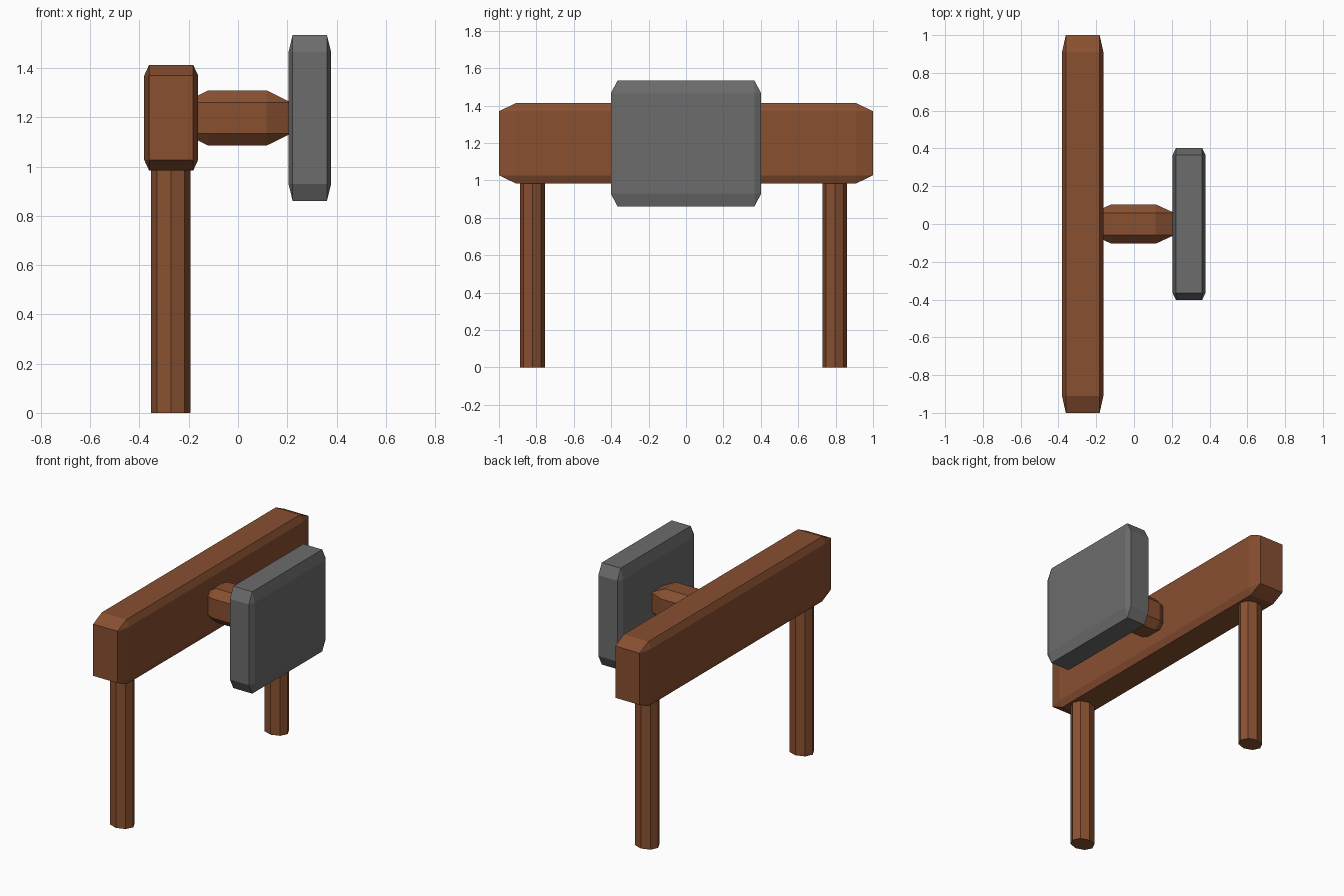
import bpy, bmesh, math
from mathutils import Matrix

if "Cube" in bpy.data.objects:
    bpy.data.objects.remove(bpy.data.objects["Cube"])


def material(name, color):
    m = bpy.data.materials.new(name)
    m.diffuse_color = (*color, 1)
    m.use_nodes = True
    m.node_tree.nodes["Principled BSDF"].inputs["Base Color"].default_value = m.diffuse_color
    return m


wood = material("brown wood", (0.25, 0.08, 0.03))
metal = material("grey metal", (0.15, 0.15, 0.15))


def finish(name, bm, mat):
    bmesh.ops.recalc_face_normals(bm, faces=bm.faces)
    me = bpy.data.meshes.new(name)
    bm.to_mesh(me)
    bm.free()
    me.materials.append(mat)
    ob = bpy.data.objects.new(name, me)
    bpy.context.collection.objects.link(ob)


def chamfered_box(name, lo, hi, cut, mat):
    """Box with a different chamfer depth along each axis."""
    mid = [(a + b) / 2 for a, b in zip(lo, hi)]
    half = [(b - a) / 2 for a, b in zip(lo, hi)]
    bm = bmesh.new()
    for sx in (-1, 1):
        for sy in (-1, 1):
            for sz in (-1, 1):
                s = (sx, sy, sz)
                for face in range(3):
                    bm.verts.new([mid[i] + s[i] * (half[i] - (0 if i == face else cut[i]))
                                  for i in range(3)])
    bmesh.ops.convex_hull(bm, input=bm.verts[:])
    bmesh.ops.dissolve_limit(bm, angle_limit=math.radians(1),
                             verts=bm.verts[:], edges=bm.edges[:])
    finish(name, bm, mat)


# Long beam, joining block and square plate
chamfered_box("beam", (-0.381, -1, 0.984), (-0.162, 1, 1.413), (0.02, 0.09, 0.043), wood)
chamfered_box("connector", (-0.22, -0.104, 1.085), (0.215, 0.104, 1.31), (0.1, 0.046, 0.049), wood)
chamfered_box("plate", (0.205, -0.402, 0.86), (0.378, 0.402, 1.535), (0.017, 0.036, 0.07), metal)

# Two eight-sided legs
for name, y in (("front_leg", -0.821), ("back_leg", 0.796)):
    bm = bmesh.new()
    height = 1.03
    bmesh.ops.create_cone(bm, cap_ends=True, segments=8, radius1=1, radius2=1, depth=1,
                          matrix=Matrix.Translation((-0.273, y, height / 2))
                          @ Matrix.Diagonal((0.08, 0.066, height, 1)))
    finish(name, bm, wood)
